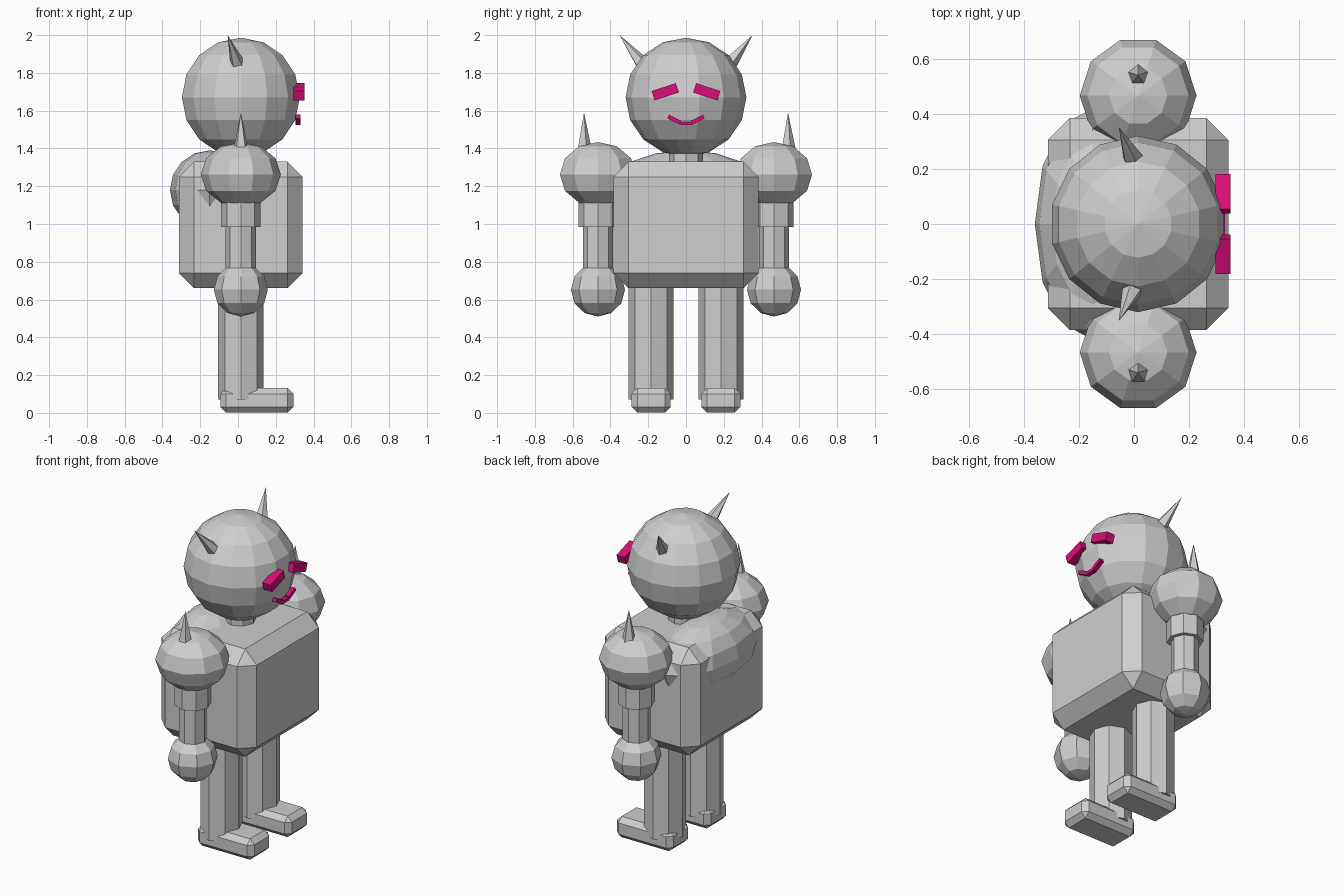
import bpy, bmesh, math
from mathutils import Vector, Matrix

if "Cube" in bpy.data.objects:
    bpy.data.objects.remove(bpy.data.objects["Cube"])

CX = 0.015  # shared front-to-back axis of head, arms and legs


def material(name, rgb):
    m = bpy.data.materials.new(name)
    m.diffuse_color = (*rgb, 1)
    m.use_nodes = True
    m.node_tree.nodes["Principled BSDF"].inputs["Base Color"].default_value = m.diffuse_color
    return m


GREY = material("light_grey", (0.62, 0.62, 0.62))
PINK = material("hot_pink", (0.70, 0.004, 0.19))


def finish(bm, name, mat):
    bmesh.ops.recalc_face_normals(bm, faces=bm.faces)
    me = bpy.data.meshes.new(name)
    bm.to_mesh(me)
    bm.free()
    me.materials.append(mat)
    ob = bpy.data.objects.new(name, me)
    bpy.context.collection.objects.link(ob)
    return ob


def ball(name, loc, radii, segs, rings, turn=0):
    bm = bmesh.new()
    bmesh.ops.create_uvsphere(bm, u_segments=segs, v_segments=rings, radius=1)
    bmesh.ops.transform(bm, verts=bm.verts, matrix=Matrix.Translation(loc)
                        @ Matrix.Diagonal((*radii, 1)) @ Matrix.Rotation(turn, 4, 'Z'))
    return finish(bm, name, GREY)


def rod(name, a, b, r1, r2, sides):
    """Cylinder or cone from point a to point b."""
    a, b = Vector(a), Vector(b)
    bm = bmesh.new()
    bmesh.ops.create_cone(bm, cap_ends=True, segments=sides, radius1=r1, radius2=r2,
                          depth=(b - a).length)
    rot = Vector((0, 0, 1)).rotation_difference(b - a).to_matrix().to_4x4()
    bmesh.ops.transform(bm, verts=bm.verts, matrix=Matrix.Translation((a + b) / 2) @ rot)
    return finish(bm, name, GREY)


def box(name, loc, size, bevel=0, tilt=0, mat=GREY):
    bm = bmesh.new()
    bmesh.ops.create_cube(bm, size=1)
    bmesh.ops.scale(bm, verts=bm.verts, vec=size)
    if bevel:
        bmesh.ops.bevel(bm, geom=bm.edges[:], offset=bevel, segments=1,
                        profile=0.5, affect='EDGES')
    bmesh.ops.transform(bm, verts=bm.verts,
                        matrix=Matrix.Translation(loc) @ Matrix.Rotation(tilt, 4, 'X'))
    return finish(bm, name, mat)


# Head, neck, torso and the rounded hump on the back
ball("head", (CX, 0, 1.671), (0.32, 0.32, 0.315), 14, 8)
rod("neck", (CX, 0, 1.28), (CX, 0, 1.45), 0.09, 0.09, 8)
box("torso", (CX, 0, 0.995), (0.655, 0.77, 0.67), 0.08)
ball("back_hump", (-0.15, 0, 1.18), (0.21, 0.42, 0.21), 12, 8)

# Mouth centre
box("mouth_middle", (0.318, 0, 1.532), (0.026, 0.07, 0.018), mat=PINK)

for side, s in (("left", 1), ("right", -1)):
    # Face details
    box(side + "_eye", (0.323, s * 0.11, 1.70), (0.056, 0.135, 0.052),
        tilt=-s * math.radians(18), mat=PINK)
    box(side + "_mouth_corner", (0.318, s * 0.063, 1.553), (0.026, 0.07, 0.022),
        tilt=s * math.radians(27), mat=PINK)
    # Horn
    rod(side + "_horn", (0.0, s * 0.225, 1.84), (-0.055, s * 0.352, 2.0), 0.042, 0, 5)
    # Arm
    y = s * 0.466
    ball(side + "_shoulder", (CX, y, 1.262), (0.212, 0.212, 0.172), 10, 6, math.pi / 2)
    rod(side + "_shoulder_spike", (CX, s * 0.54, 1.38), (CX, s * 0.54, 1.59), 0.044, 0, 5)
    rod(side + "_arm_cuff", (CX, y, 0.985), (CX, y, 1.15), 0.104, 0.104, 8)
    rod(side + "_arm", (CX, y, 0.74), (CX, y, 1.0), 0.08, 0.08, 8)
    ball(side + "_hand", (CX, y, 0.652), (0.143, 0.143, 0.142), 8, 6)
    # Leg and foot
    y = s * 0.185
    rod(side + "_leg", (CX, y, 0.07), (CX, y, 0.72), 0.12, 0.12, 8)
    box(side + "_foot", (0.1, y, 0.066), (0.386, 0.206, 0.13), 0.03)
